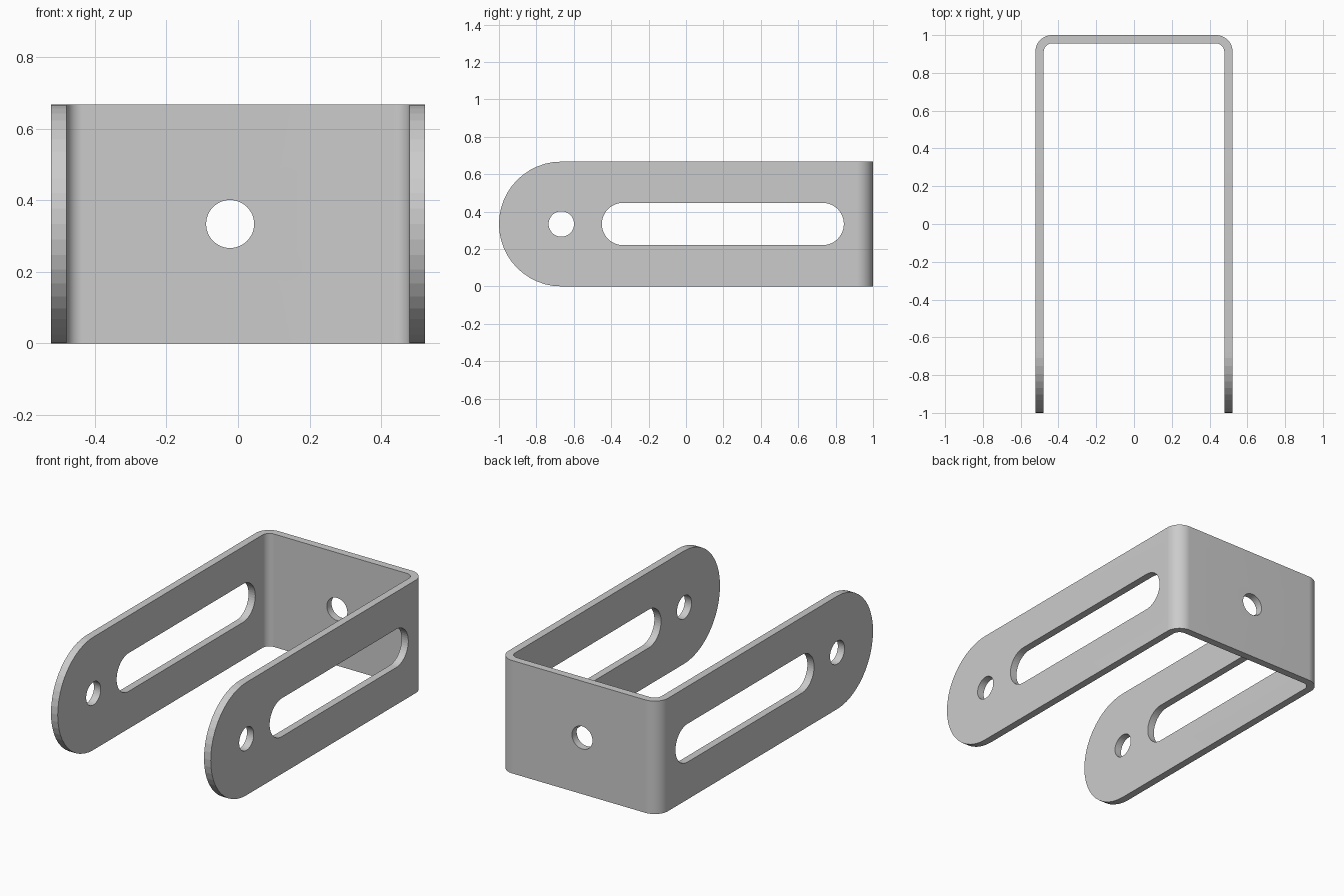
import bpy, bmesh
from math import pi, cos, sin, radians

if "Cube" in bpy.data.objects:
    bpy.data.objects.remove(bpy.data.objects["Cube"])

H = 0.667           # bracket height
R = H / 2           # radius of the rounded arm ends
W = 0.522           # outer half width
T = 0.044           # sheet thickness
BEND = 0.088        # outer bend radius


def arc(cx, cy, r, a0, a1, n):
    return [(cx + r * cos(radians(a0 + (a1 - a0) * i / n)),
             cy + r * sin(radians(a0 + (a1 - a0) * i / n))) for i in range(n + 1)]


def prism(name, outline, lo, hi, place):
    """Extrude a 2D outline from lo to hi; place maps (u, v, depth) to xyz."""
    bm = bmesh.new()
    a = [bm.verts.new(place(u, v, lo)) for u, v in outline]
    b = [bm.verts.new(place(u, v, hi)) for u, v in outline]
    bm.faces.new(a)
    bm.faces.new(b)
    n = len(outline)
    for i in range(n):
        j = (i + 1) % n
        bm.faces.new((a[i], a[j], b[j], b[i]))
    bmesh.ops.recalc_face_normals(bm, faces=bm.faces)
    me = bpy.data.meshes.new(name)
    bm.to_mesh(me)
    bm.free()
    ob = bpy.data.objects.new(name, me)
    bpy.context.collection.objects.link(ob)
    return ob


def cut(target, tool, op):
    tool.hide_render = True
    m = target.modifiers.new(tool.name, 'BOOLEAN')
    m.operation, m.object, m.solver = op, tool, 'EXACT'
    bpy.context.view_layer.objects.active = target
    bpy.ops.object.modifier_apply(modifier=m.name)
    bpy.data.objects.remove(tool)


def on_top(u, v, d): return (u, v, d)
def on_side(u, v, d): return (d, u, v)
def on_back(u, v, d): return (u, d, v)


# U-shaped sheet, oversized in height and arm length
outer = arc(W - BEND, 1 - BEND, BEND, 0, 90, 24) + arc(-W + BEND, 1 - BEND, BEND, 90, 180, 24)
inner = arc(-W + BEND, 1 - BEND, BEND - T, 180, 90, 24) + arc(W - BEND, 1 - BEND, BEND - T, 90, 0, 24)
outline = ([(W, -1.1)] + outer + [(-W, -1.1), (-W + T, -1.1)] + inner + [(W - T, -1.1)])
bracket = prism("u_bracket", outline, -0.1, 0.8, on_top)

# Trim to the side silhouette with rounded arm ends
side = arc(R - 1, R, R, 90, 270, 24) + [(1.1, 0), (1.1, H)]
cut(bracket, prism("side_trim", side, -1, 1, on_side), 'INTERSECT')

# Long slots and pivot holes through both arms
slot = arc(0.731, R, 0.113, -90, 90, 24) + arc(-0.337, R, 0.113, 90, 270, 24)
cut(bracket, prism("slot_cutter", slot, -1, 1, on_side), 'DIFFERENCE')
hole = arc(R - 1, R, 0.068, 0, 360, 48)[:-1]
cut(bracket, prism("pivot_cutter", hole, -1, 1, on_side), 'DIFFERENCE')

# Mounting hole in the back plate
hole = arc(-0.022, R, 0.067, 0, 360, 48)[:-1]
cut(bracket, prism("mount_cutter", hole, 0.8, 1.2, on_back), 'DIFFERENCE')

# Smooth bends, crisp edges elsewhere
bpy.ops.object.select_all(action='DESELECT')
bracket.select_set(True)
bpy.context.view_layer.objects.active = bracket
bpy.ops.object.shade_smooth_by_angle(angle=radians(5))
